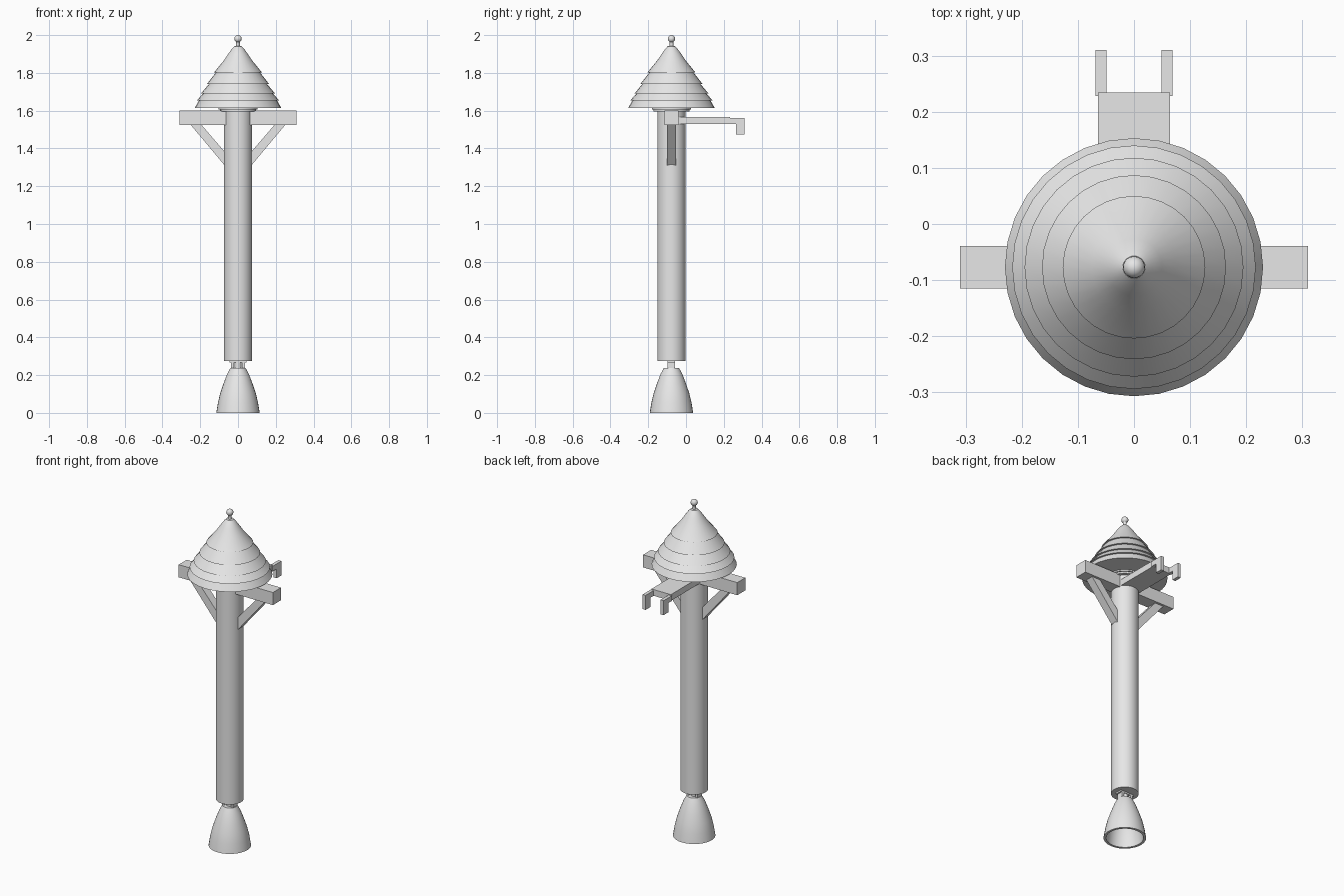
import bpy, bmesh, math

if "Cube" in bpy.data.objects:
    bpy.data.objects.remove(bpy.data.objects["Cube"])

CY = -0.077  # y of the main axis

mat = bpy.data.materials.new("light grey")
mat.diffuse_color = (0.8, 0.8, 0.8, 1)
mat.use_nodes = True
mat.node_tree.nodes["Principled BSDF"].inputs["Base Color"].default_value = mat.diffuse_color


def finish(name, bm, smooth=True):
    bmesh.ops.recalc_face_normals(bm, faces=bm.faces)
    me = bpy.data.meshes.new(name)
    bm.to_mesh(me)
    bm.free()
    me.materials.append(mat)
    ob = bpy.data.objects.new(name, me)
    bpy.context.collection.objects.link(ob)
    if smooth:
        bpy.ops.object.select_all(action='DESELECT')
        ob.select_set(True)
        bpy.context.view_layer.objects.active = ob
        bpy.ops.object.shade_smooth_by_angle(angle=math.radians(35))
    return ob


def lathe(name, profile, n=32):
    """Spin a closed (radius, z) profile about the main axis."""
    bm = bmesh.new()
    vs = [bm.verts.new((r, CY, z)) for r, z in profile]
    edges = [bm.edges.new((a, b)) for a, b in zip(vs, vs[1:])]
    bmesh.ops.spin(bm, geom=vs + edges, cent=(0, CY, 0), axis=(0, 0, 1),
                   angle=2 * math.pi, steps=n, use_duplicate=False)
    bmesh.ops.remove_doubles(bm, verts=bm.verts, dist=1e-5)
    return finish(name, bm)


def prism(name, outline, a, b, axis):
    """Extrude an outline from a to b; axis 'y' takes (x, z), axis 'x' takes (y, z)."""
    bm = bmesh.new()
    rings = []
    for d in (a, b):
        rings.append([bm.verts.new((p, d, q) if axis == 'y' else (d, p, q))
                      for p, q in outline])
    bm.faces.new(rings[0])
    bm.faces.new(rings[1][::-1])
    n = len(outline)
    for i in range(n):
        j = (i + 1) % n
        bm.faces.new((rings[0][i], rings[0][j], rings[1][j], rings[1][i]))
    return finish(name, bm, smooth=False)


def rect(x0, x1, z0, z1):
    return [(x0, z0), (x1, z0), (x1, z1), (x0, z1)]


# Hollow bell at the foot
lathe("bell", [(0, 0.238), (0.04, 0.238), (0.058, 0.205), (0.077, 0.155),
               (0.094, 0.105), (0.106, 0.055), (0.115, 0.0), (0.101, 0.0),
               (0.093, 0.055), (0.081, 0.105), (0.064, 0.155), (0.045, 0.2),
               (0, 0.212)])

# Neck joint between bell and column
lathe("neck_pin", [(0, 0.23), (0.018, 0.23), (0.018, 0.28), (0, 0.28)], 16)
for s in (-1, 1):
    prism("neck_lug", rect(*sorted((s * 0.022, s * 0.036)), 0.23, 0.28),
          CY - 0.02, CY + 0.02, 'y')
prism("neck_plate", rect(-0.045, 0.045, 0.266, 0.28), CY - 0.02, CY + 0.02, 'y')

# Main column and the collar under the roof
lathe("column", [(0, 0.275), (0.075, 0.275), (0.075, 1.6), (0, 1.6)])
lathe("collar", [(0, 1.595), (0.095, 1.595), (0.095, 1.605), (0.103, 1.605),
                 (0.103, 1.616), (0, 1.616)])

# Tiered conical roof
lathe("roof", [(0, 1.613), (0.23, 1.613), (0.206, 1.655), (0.217, 1.655),
               (0.184, 1.692), (0.195, 1.692), (0.153, 1.742), (0.164, 1.742),
               (0.117, 1.802), (0.127, 1.802), (0.075, 1.866), (0.05, 1.903),
               (0.032, 1.928), (0.02, 1.941), (0, 1.945)])

# Finial rod and ball
lathe("finial_rod", [(0, 1.935), (0.012, 1.935), (0.01, 1.945), (0.01, 1.962),
                     (0.013, 1.968), (0, 1.975)], 16)
lathe("finial_ball", [(0.0195 * math.sin(math.pi * i / 10),
                       1.9805 - 0.0195 * math.cos(math.pi * i / 10))
                      for i in range(11)], 20)

# Cross beam and its diagonal braces
prism("cross_beam", rect(-0.31, 0.31, 1.525, 1.6), CY - 0.038, CY + 0.038, 'y')
for s in (-1, 1):
    prism("brace", [(s * x, z) for x, z in
                    ((0.252, 1.527), (0.195, 1.527), (0.06, 1.37), (0.06, 1.297))],
          CY - 0.024, CY + 0.024, 'y')

# Rear bracket plate with two hooked prongs
prism("rear_plate", rect(-0.064, 0.064, 1.53, 1.567), CY + 0.03, 0.234, 'y')
for s in (-1, 1):
    prism("hook_prong", [(0.228, 1.53), (0.265, 1.53), (0.265, 1.475),
                         (0.31, 1.475), (0.31, 1.561), (0.228, 1.561)],
          s * 0.049, s * 0.069, 'x')
